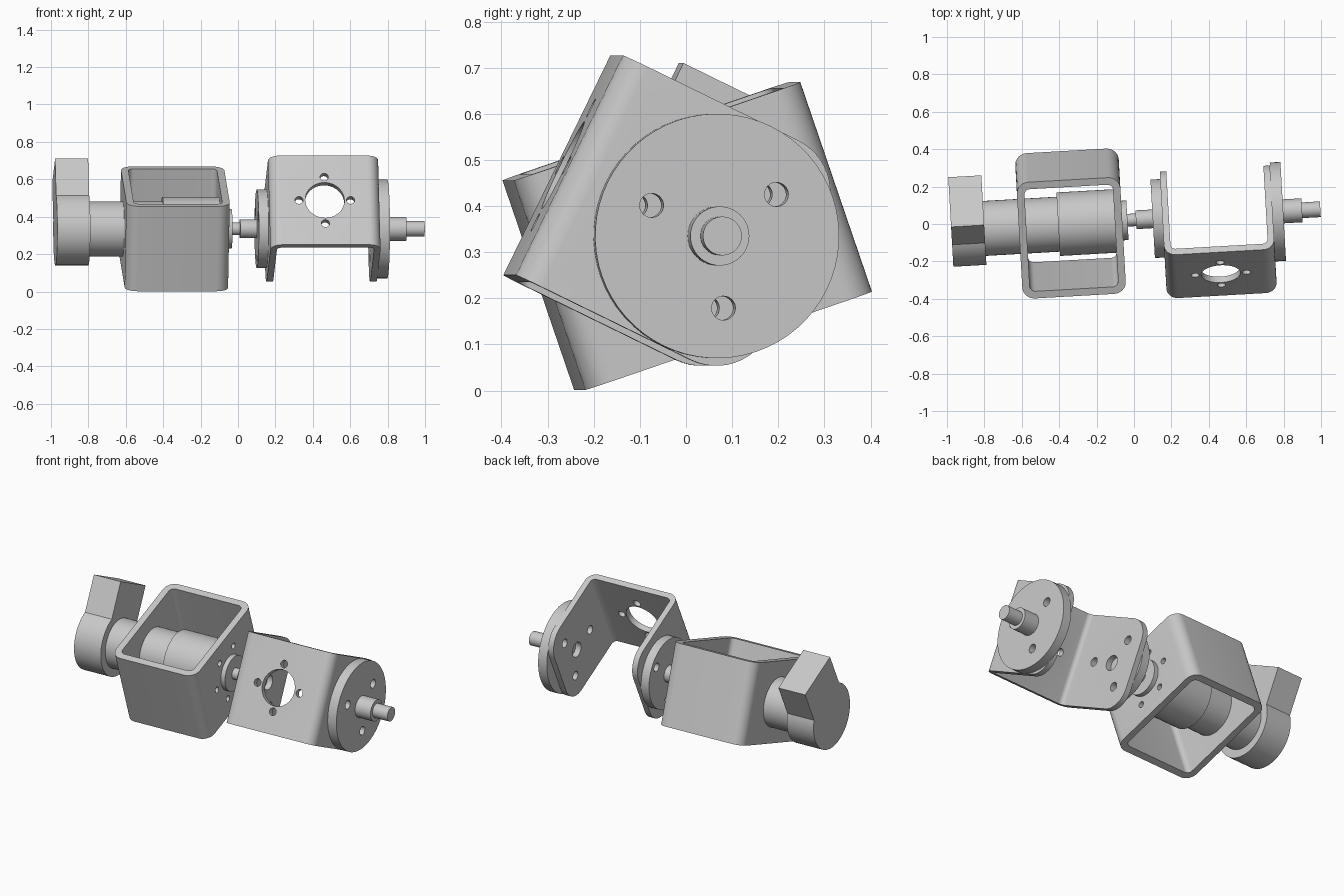
import bpy, bmesh
from math import radians, cos, sin, pi, atan2
from mathutils import Matrix, Vector

if "Cube" in bpy.data.objects:
    bpy.data.objects.remove(bpy.data.objects["Cube"])

grey = bpy.data.materials.new("plain_grey")
grey.use_nodes = True
grey.diffuse_color = (0.58, 0.58, 0.58, 1)
grey.node_tree.nodes["Principled BSDF"].inputs["Base Color"].default_value = grey.diffuse_color

# Shared drive axis: parts are made along local x, rolled about it, then placed
AXIS = Matrix.Translation((0, 0.022, 0.335)) @ Matrix.Rotation(radians(3.27), 4, 'Z')
BOX_ROLL, BRACKET_ROLL = 18.9, -26


def add_cylinder(bm, start, end, r, segs=64):
    start, end = Vector(start), Vector(end)
    span = end - start
    m = Matrix.Translation((start + end) / 2) @ span.to_track_quat('Z', 'Y').to_matrix().to_4x4()
    bmesh.ops.create_cone(bm, cap_ends=True, segments=segs, radius1=r, radius2=r,
                          depth=span.length, matrix=m)


def add_prism(bm, points, shift):
    shift = Vector(shift)
    face = bm.faces.new([bm.verts.new(Vector(p) - shift / 2) for p in points])
    top = bmesh.ops.extrude_face_region(bm, geom=[face])
    bmesh.ops.translate(bm, vec=shift, verts=[g for g in top["geom"] if isinstance(g, bmesh.types.BMVert)])


def rounded(corners, steps=8):
    """Flat outline from (x, y, corner radius) with right-angled corners."""
    out = []
    for i, (x, y, r) in enumerate(corners):
        p = Vector((x, y, 0))
        if not r:
            out.append(p)
            continue
        before = (Vector((*corners[i - 1][:2], 0)) - p).normalized()
        after = (Vector((*corners[(i + 1) % len(corners)][:2], 0)) - p).normalized()
        centre = p + (before + after) * r
        for k in range(steps + 1):
            a = k / steps * pi / 2
            out.append(centre - after * r * cos(a) - before * r * sin(a))
    return out


def rectangle(x0, x1, half, r):
    return rounded([(x0, -half, r), (x1, -half, r), (x1, half, r), (x0, half, r)])


def ring(count, r, phase):
    return [(r * cos(a), r * sin(a)) for a in (radians(phase + k * 360 / count) for k in range(count))]


def to_object(name, bm, roll):
    bmesh.ops.recalc_face_normals(bm, faces=bm.faces)
    mesh = bpy.data.meshes.new(name)
    bm.to_mesh(mesh)
    bm.free()
    obj = bpy.data.objects.new(name, mesh)
    bpy.context.scene.collection.objects.link(obj)
    obj.matrix_world = AXIS @ Matrix.Rotation(radians(roll), 4, 'X')
    return obj


def finish(name, bm, roll=0, cut=None):
    obj = to_object(name, bm, roll)
    obj.data.materials.append(grey)
    bpy.context.view_layer.update()
    bpy.ops.object.select_all(action='DESELECT')
    obj.select_set(True)
    bpy.context.view_layer.objects.active = obj
    if cut:
        cutter = to_object(name + "_cutter", cut, roll)
        cutter.hide_render = True
        bpy.context.view_layer.update()
        mod = obj.modifiers.new("holes", 'BOOLEAN')
        mod.operation, mod.solver, mod.object = 'DIFFERENCE', 'EXACT', cutter
        bpy.ops.object.modifier_apply(modifier=mod.name)
        bpy.data.objects.remove(cutter)
    bpy.ops.object.shade_smooth_by_angle(angle=radians(30))


def round_part(name, x0, x1, r, holes=()):
    bm = bmesh.new()
    add_cylinder(bm, (x0, 0, 0), (x1, 0, 0), r)
    cut = bmesh.new() if holes else None
    for y, z in holes:
        add_cylinder(cut, (x0 - 0.05, y, z), (x1 + 0.05, y, z), 0.026, 24)
    finish(name, bm, BRACKET_ROLL if holes else 0, cut)


# Drive train along the axis
round_part("motor_body", -0.81, -0.406, 0.147)
round_part("gearbox", -0.406, -0.1, 0.17)
round_part("front_boss", -0.07, -0.035, 0.106)
round_part("output_shaft", -0.04, 0.015, 0.034)
round_part("coupling_hub", 0.01, 0.105, 0.05)
round_part("outer_hub", 0.795, 0.9, 0.064)
round_part("outer_shaft", 0.895, 0.998, 0.042)

# Horn discs, each with three screw holes
screws = ring(3, 0.157, 61)
round_part("inner_disc", 0.1, 0.152, 0.21, screws)
round_part("outer_disc", 0.742, 0.799, 0.265, screws)

# Motor end cap: round housing with a square block on one side
bm = bmesh.new()
R, HALF, TOP = 0.195, 0.148, 0.345
a0 = atan2((R * R - HALF * HALF) ** 0.5, HALF)
sweep = pi + 2 * a0
outline = [(-0.89, R * cos(a0 - sweep * k / 48), R * sin(a0 - sweep * k / 48)) for k in range(49)]
add_prism(bm, outline + [(-0.89, -HALF, TOP), (-0.89, HALF, TOP)], (0.177, 0, 0))
finish("motor_end_cap", bm, BRACKET_ROLL)

# Rectangular tube housing, open along its own z
bm, cut = bmesh.new(), bmesh.new()
add_prism(bm, rectangle(-0.617, -0.063, 0.329, 0.065), (0, 0, 0.48))
add_prism(cut, rectangle(-0.577, -0.103, 0.289, 0.03), (0, 0, 0.7))
for y, z in ring(6, 0.155, 0):
    add_cylinder(cut, (-0.09, y, z), (0, y, z), 0.018, 20)
finish("tube_housing", bm, BOX_ROLL, cut)

# U bracket: base plate with a big hole, two round-cornered arms
bm, cut = bmesh.new(), bmesh.new()
L, RT, T, BASE, TIP, H = 0.152, 0.742, 0.035, -0.35, 0.195, 0.265
add_prism(bm, rounded([(L, TIP, 0), (L, BASE, 0.06), (RT, BASE, 0.06), (RT, TIP, 0),
                       (RT - T, TIP, 0), (RT - T, BASE + T, 0.027),
                       (L + T, BASE + T, 0.027), (L + T, TIP, 0)]), (0, 0, 2 * H))
tips = [e for e in bm.edges
        if all(abs(v.co.y - TIP) < 1e-4 for v in e.verts)
        and abs(e.verts[0].co.z - e.verts[1].co.z) < 1e-4]
bmesh.ops.bevel(bm, geom=tips, offset=0.125, segments=12, profile=0.5, affect='EDGES')
MID = (L + RT) / 2
for x, z, r in [(0, 0, 0.105)] + [(x, z, 0.022) for x, z in ring(4, 0.138, 0)]:
    add_cylinder(cut, (MID + x, BASE - 0.05, z), (MID + x, BASE + T + 0.04, z), r, 40)
for x0, x1 in ((L - 0.02, L + T + 0.02), (RT - T - 0.02, RT + 0.02)):
    for y, z, r in [(0, 0, 0.045)] + [(y, z, 0.026) for y, z in screws]:
        add_cylinder(cut, (x0, y, z), (x1, y, z), r, 24)
finish("u_bracket", bm, BRACKET_ROLL, cut)
